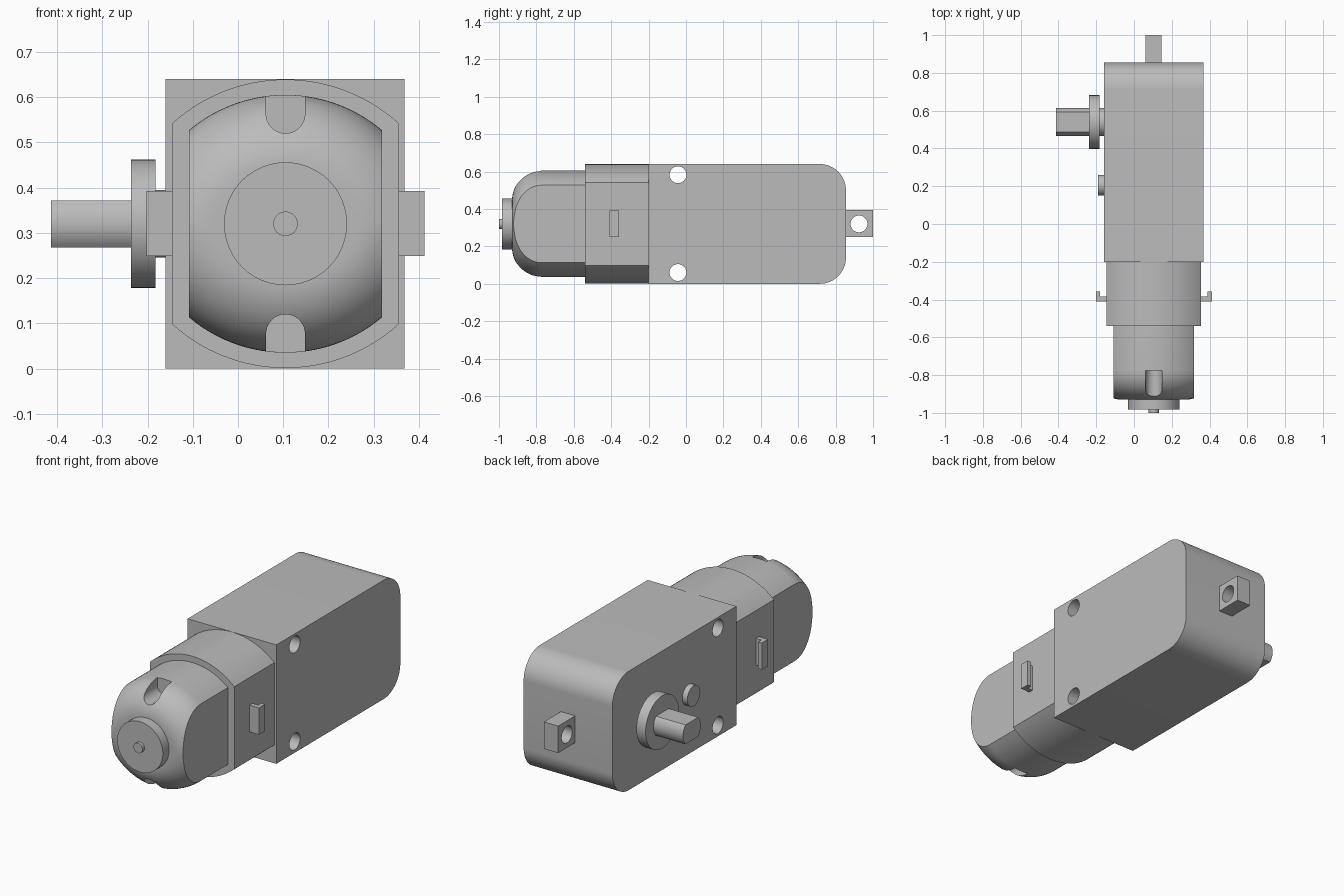
import bpy, bmesh, math
from mathutils import Vector

cube = bpy.data.objects.get("Cube")
if cube:
    bpy.data.objects.remove(cube)

grey = bpy.data.materials.new("plain_grey")
grey.use_nodes = True
COLOUR = (0.5, 0.5, 0.5, 1)
grey.diffuse_color = COLOUR
grey.node_tree.nodes["Principled BSDF"].inputs["Base Color"].default_value = COLOUR

CX, CZ = 0.105, 0.32   # motor axis


def loft(name, rings):
    """Skin matching rings of points and cap both ends."""
    bm = bmesh.new()
    loops = [[bm.verts.new(p) for p in ring] for ring in rings]
    for a, b in zip(loops, loops[1:]):
        for i in range(len(a)):
            j = (i + 1) % len(a)
            bm.faces.new((a[i], a[j], b[j], b[i]))
    bm.faces.new(loops[0][::-1])
    bm.faces.new(loops[-1])
    bmesh.ops.remove_doubles(bm, verts=bm.verts, dist=1e-5)
    bmesh.ops.recalc_face_normals(bm, faces=bm.faces)
    mesh = bpy.data.meshes.new(name)
    bm.to_mesh(mesh)
    bm.free()
    mesh.materials.append(grey)
    ob = bpy.data.objects.new(name, mesh)
    bpy.context.collection.objects.link(ob)
    return ob


def prism(name, outline, axis, lo, hi):
    """Extrude a 2D outline: (y, z) along x, (x, z) along y, (x, y) along z."""
    def place(p, h):
        v = list(p)
        v.insert("xyz".index(axis), h)
        return Vector(v)
    return loft(name, [[place(p, h) for p in outline] for h in (lo, hi)])


def arc(cu, cv, r, start, end, steps):
    angles = [math.radians(start + (end - start) * i / steps) for i in range(steps + 1)]
    return [(cu + r * math.cos(a), cv + r * math.sin(a)) for a in angles]


def disc(name, axis, cu, cv, r, lo, hi):
    return prism(name, arc(cu, cv, r, 0, 360, 48)[:-1], axis, lo, hi)


def rect(u0, u1, v0, v1):
    return [(u0, v0), (u1, v0), (u1, v1), (u0, v1)]


def barrel(half_width, r, drop, steps=32):
    """Top and bottom arcs joined by flat sides; arc centres sit past the axis."""
    w = min(half_width, math.sqrt(max(r * r - drop * drop, 0)))
    xs = [w - 2 * w * i / steps for i in range(steps + 1)]
    top = [(CX + x, CZ + math.sqrt(r * r - x * x) - drop) for x in xs]
    return top + [(x, 2 * CZ - z) for x, z in reversed(top)]


def cut(target, cutters):
    for c in cutters:
        mod = target.modifiers.new("cut", 'BOOLEAN')
        mod.operation, mod.solver, mod.object = 'DIFFERENCE', 'EXACT', c
        bpy.context.view_layer.objects.active = target
        bpy.ops.object.modifier_apply(modifier=mod.name)
        bpy.data.objects.remove(c)


# Gearbox with rounded rear corners and two screw holes
R = 0.14
outline = ([(-0.2, 0), *arc(0.855 - R, R, R, -90, 0, 16),
            *arc(0.855 - R, 0.64 - R, R, 0, 90, 16), (-0.2, 0.64)])
gearbox = prism("gearbox", outline, "x", -0.16, 0.368)
cut(gearbox, [disc("hole", "x", -0.043, z, 0.045, -1, 1) for z in (0.06, 0.583)])

# Rear mounting tab
tab = prism("rear_tab", rect(0.84, 1, 0.249, 0.394), "x", 0.061, 0.146)
cut(tab, [disc("hole", "x", 0.925, CZ, 0.045, -1, 1)])

# Motor collar and its side hooks
collar = prism("motor_collar", barrel(0.251, 0.372, 0.053), "y", -0.54, -0.19)
for name, side in (("left_hook", 1), ("right_hook", -1)):
    hook = [(0.24, -0.41), (0.307, -0.41), (0.307, -0.358),
            (0.284, -0.358), (0.284, -0.385), (0.24, -0.385)]
    prism(name, [(CX + side * x, y) for x, y in hook], "z", 0.249, 0.393)

# Motor can with a filleted nose
F, Y0 = 0.158, -0.772
rings = [[(x, -0.53, z) for x, z in barrel(0.213, 0.33, 0.045)]]
for i in range(17):
    t = math.pi / 2 * i / 16
    rings.append([(x, Y0 - F * math.sin(t), z)
                  for x, z in barrel(0.213, 0.33 - F * (1 - math.cos(t)), 0.045)])
motor = loft("motor_can", rings)
slots = []
for s in (1, -1):
    u = [(CX + x, CZ + s * z) for x, z in
         arc(0, 0.243, 0.043, 180, 360, 16) + [(0.043, 0.4), (-0.043, 0.4)]]
    slots.append(prism("slot", u, "y", -1.1, -0.775))
cut(motor, slots)

# Motor end boss and shaft tip
boss = disc("end_boss", "y", CX, CZ, 0.136, -0.983, -0.9)
tip = disc("motor_shaft_tip", "y", CX, CZ, 0.027, -1, -0.97)

# Output shaft with two flats, flange, bearing and locating pin
SY, SR, FLAT = 0.54, 0.075, 0.052
a = math.degrees(math.asin(FLAT / SR))
prism("output_shaft", arc(SY, CZ, SR, -a, a, 12) + arc(SY, CZ, SR, 180 - a, 180 + a, 12),
      "x", -0.413, -0.22)
disc("shaft_flange", "x", SY, CZ, 0.142, -0.237, -0.182)
disc("shaft_bearing", "x", SY, CZ, SR, -0.19, -0.15)
disc("locating_pin", "x", 0.205, CZ, 0.055, -0.19, -0.15)

# Smooth the curved walls, keep edges sharp
bpy.ops.object.select_all(action='DESELECT')
for ob in bpy.context.collection.objects:
    if ob.type == 'MESH' and grey.name in ob.data.materials:
        ob.select_set(True)
        bpy.context.view_layer.objects.active = ob
bpy.ops.object.shade_smooth_by_angle(angle=math.radians(30))
